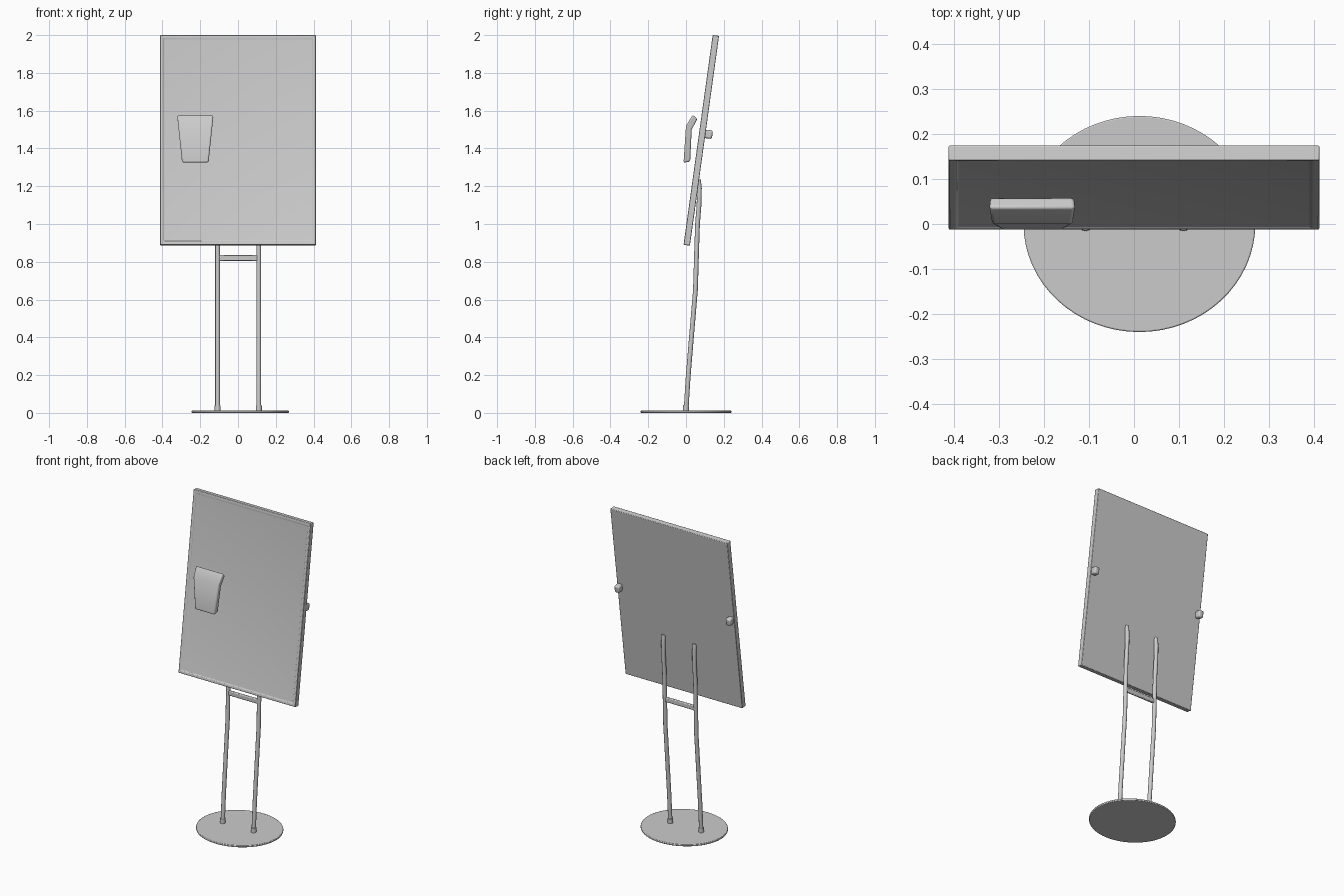
import bpy, bmesh, math
from mathutils import Vector

cube = bpy.data.objects.get("Cube")
if cube:
    bpy.data.objects.remove(cube, do_unlink=True)

grey = bpy.data.materials.new("light_grey")
grey.use_nodes = True
grey.diffuse_color = (0.6, 0.6, 0.6, 1)
grey.node_tree.nodes["Principled BSDF"].inputs["Base Color"].default_value = (0.6, 0.6, 0.6, 1)


def make(name, bm, bevel=0.0, segments=2):
    """Turn a bmesh into a finished object."""
    bmesh.ops.recalc_face_normals(bm, faces=bm.faces)
    mesh = bpy.data.meshes.new(name)
    bm.to_mesh(mesh)
    bm.free()
    ob = bpy.data.objects.new(name, mesh)
    bpy.context.collection.objects.link(ob)
    mesh.materials.append(grey)
    if bevel:
        mod = ob.modifiers.new("soft_edges", "BEVEL")
        mod.width = bevel
        mod.segments = segments
    bpy.ops.object.select_all(action="DESELECT")
    ob.select_set(True)
    bpy.context.view_layer.objects.active = ob
    bpy.ops.object.shade_smooth_by_angle(angle=math.radians(40))
    return ob


def box(name, centre, size, bevel, tilt=0.0):
    bm = bmesh.new()
    bmesh.ops.create_cube(bm, size=1)
    bmesh.ops.scale(bm, vec=size, verts=bm.verts)
    ob = make(name, bm, bevel)
    ob.location = centre
    ob.rotation_euler.x = tilt
    return ob


def tube(name, points, radius, sides=12):
    """Round rod swept along a path in the YZ plane."""
    bm = bmesh.new()
    rings = []
    for i, p in enumerate(points):
        a, b = points[max(i - 1, 0)], points[min(i + 1, len(points) - 1)]
        along = (Vector(b) - Vector(a)).normalized()
        across = along.cross(Vector((1, 0, 0)))
        ring = []
        for k in range(sides):
            t = math.tau * k / sides
            offset = Vector((1, 0, 0)) * math.cos(t) + across * math.sin(t)
            ring.append(bm.verts.new(Vector(p) + radius * offset))
        rings.append(ring)
    for lo, hi in zip(rings, rings[1:]):
        for k in range(sides):
            n = (k + 1) % sides
            bm.faces.new((lo[k], lo[n], hi[n], hi[k]))
    bm.faces.new(rings[0])
    bm.faces.new(rings[-1])
    return make(name, bm)


# Round base plate
bm = bmesh.new()
bmesh.ops.create_cone(bm, cap_ends=True, segments=64, radius1=0.25, radius2=0.25, depth=0.012)
bmesh.ops.scale(bm, vec=(1.03, 0.96, 1), verts=bm.verts)
base = make("base_plate", bm, 0.003)
base.location = (0.012, 0, 0.006)

# Gently bowed legs, with a collar at each foot
LEG = [(0, 0.008), (0.012, 0.2), (0.033, 0.45), (0.05, 0.65), (0.056, 0.85),
       (0.061, 1.0), (0.069, 1.1), (0.071, 1.19), (0.066, 1.235)]
for side, x in (("right", -0.108), ("left", 0.11)):
    tube(side + "_leg", [(x, y, z) for y, z in LEG], 0.0125)
    tube(side + "_foot_collar", [(x, 0, 0.008), (x, 0.001, 0.04)], 0.016)

# Crossbar between the legs
box("crossbar", (0, 0.055, 0.82), (0.21, 0.016, 0.03), 0.005)

# Leaning board with a shallow raised rim on the front
LEAN = -math.atan2(0.15, 1.08)
bm = bmesh.new()
bmesh.ops.create_cube(bm, size=1)
bmesh.ops.scale(bm, vec=(0.824, 0.034, 1.121), verts=bm.verts)
bm.normal_update()
front = [f for f in bm.faces if f.normal.y < -0.5]
bmesh.ops.inset_region(bm, faces=front, thickness=0.022, depth=0)
bmesh.ops.inset_region(bm, faces=front, thickness=0.008, depth=-0.004)
board = make("display_board", bm, 0.004)
board.location = (0, 0.081, 1.443)
board.rotation_euler.x = LEAN

# Small clips on the back edges
for side, sign in (("right", -1), ("left", 1)):
    box(side + "_clip", (sign * 0.392, 0.119, 1.475), (0.034, 0.042, 0.045), 0.009, LEAN)

# Tapered holder standing in front of the board, bent back at the top
PROFILE = [(-0.013, 1.325), (0.022, 1.33), (0.03, 1.5), (0.06, 1.555), (0.036, 1.578), (0.0, 1.52)]
bm = bmesh.new()
ends = []
for sign in (-1, 1):
    ends.append([bm.verts.new((-0.226 + sign * (0.07 + 0.026 * (z - 1.325) / 0.25), y, z))
                 for y, z in PROFILE])
    bm.faces.new(ends[-1])
for i in range(len(PROFILE)):
    n = (i + 1) % len(PROFILE)
    bm.faces.new((ends[0][i], ends[0][n], ends[1][n], ends[1][i]))
make("front_holder", bm, 0.008, 3)
